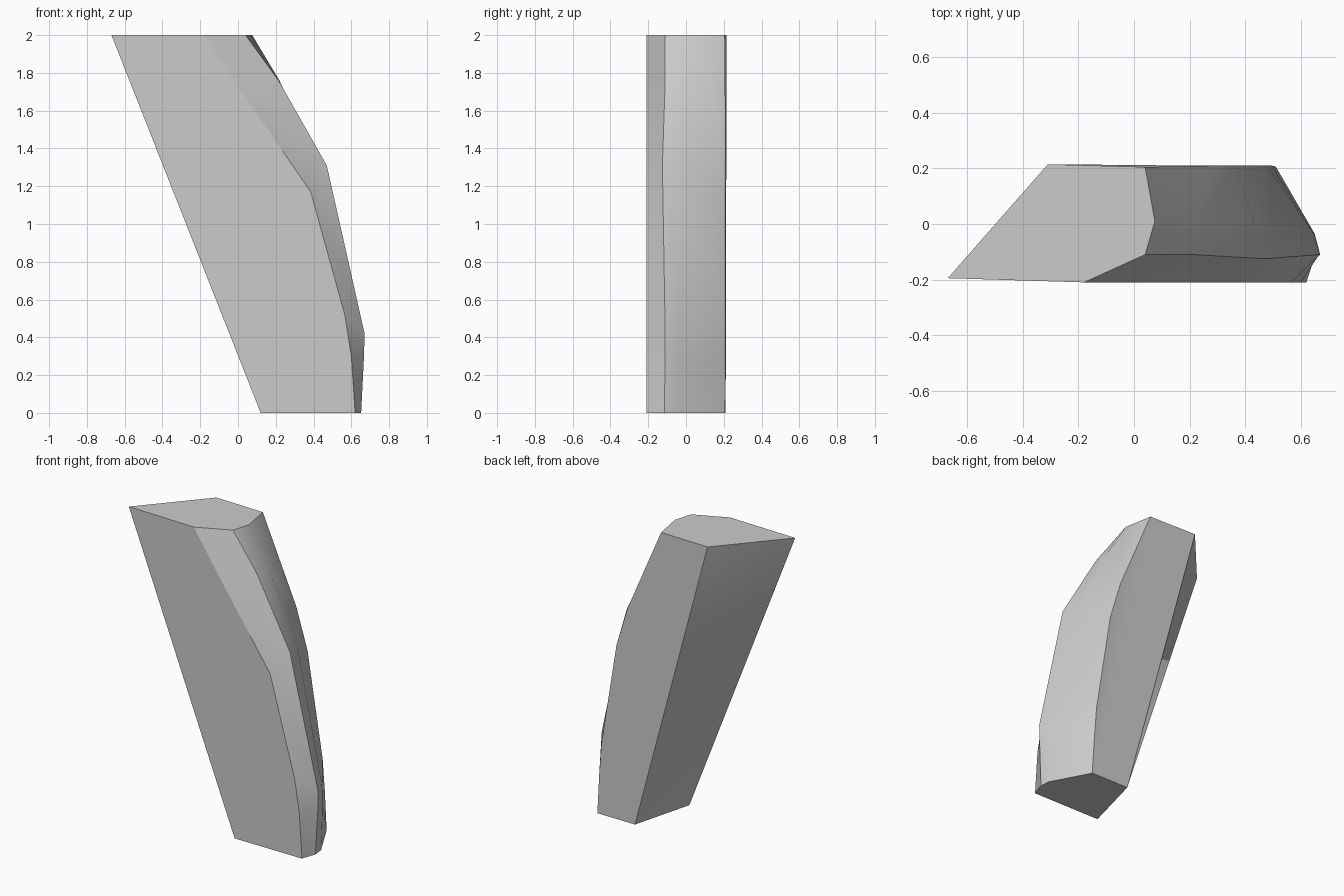
import bpy, bmesh
from math import radians

cube = bpy.data.objects.get("Cube")
if cube:
    bpy.data.objects.remove(cube)

# Plain grey surface
grey = bpy.data.materials.new("plain_grey")
grey.use_nodes = True
colour = (0.6, 0.6, 0.6, 1)
grey.diffuse_color = colour
grey.node_tree.nodes["Principled BSDF"].inputs["Base Color"].default_value = colour

# Long edges, listed from the top end to the foot
front_corner = [(-.67, -.195, 2), (.12, -.207, 0)]
front_edge = [(-.18, -.21, 2), (-.02, -.21, 1.76), (.385, -.21, 1.17),
              (.565, -.21, .52), (.6, -.21, .3), (.62, -.21, 0)]
ridge = [(.04, -.11, 2), (.215, -.11, 1.76), (.47, -.125, 1.31),
         (.67, -.11, .42), (.667, -.11, .3), (.652, -.115, 0)]
shoulder = [(.075, .01, 2), (.219, .0, 1.76), (.435, .0, 1.31),
            (.643, -.03, .42), (.65, -.035, .3), (.645, -.045, 0)]
back_edge = [(.04, .205, 2), (.285, .21, 1.43), (.367, .21, 1.16),
             (.478, .21, .47), (.495, .21, .25), (.51, .207, 0)]
back_corner = [(-.31, .215, 2), (.23, .21, 0)]

bm = bmesh.new()
fc, fe, ri, sh, be, bc = loops = [
    [bm.verts.new(p) for p in e]
    for e in (front_corner, front_edge, ridge, shoulder, back_edge, back_corner)]

# Bevelled and rounded side
for a, b in ((fe, ri), (ri, sh), (sh, be)):
    for k in range(len(a) - 1):
        bm.faces.new((a[k], a[k + 1], b[k + 1], b[k]))

# Front panel, back panel with its bowed strip, and the creased slanted side
bm.faces.new(fc[::-1] + fe)
bm.faces.new(be)
bm.faces.new((be[0], be[-1], bc[1], bc[0]))
bm.faces.new((fc[0], bc[0], bc[1]))
bm.faces.new((fc[0], bc[1], fc[1]))

# End caps
bm.faces.new([e[0] for e in loops])
bm.faces.new([e[-1] for e in reversed(loops)])
bmesh.ops.recalc_face_normals(bm, faces=bm.faces)

# Crisp rim around the front panel
for a, b in zip(fe, fe[1:]):
    bm.edges.get((a, b)).smooth = False

mesh = bpy.data.meshes.new("slanted_beam")
bm.to_mesh(mesh)
bm.free()
mesh.materials.append(grey)
beam = bpy.data.objects.new("slanted_beam", mesh)
bpy.context.collection.objects.link(beam)

# Smooth the gentle bends, keep the corners crisp
bpy.context.view_layer.objects.active = beam
beam.select_set(True)
bpy.ops.object.shade_smooth_by_angle(angle=radians(30), keep_sharp_edges=True)
